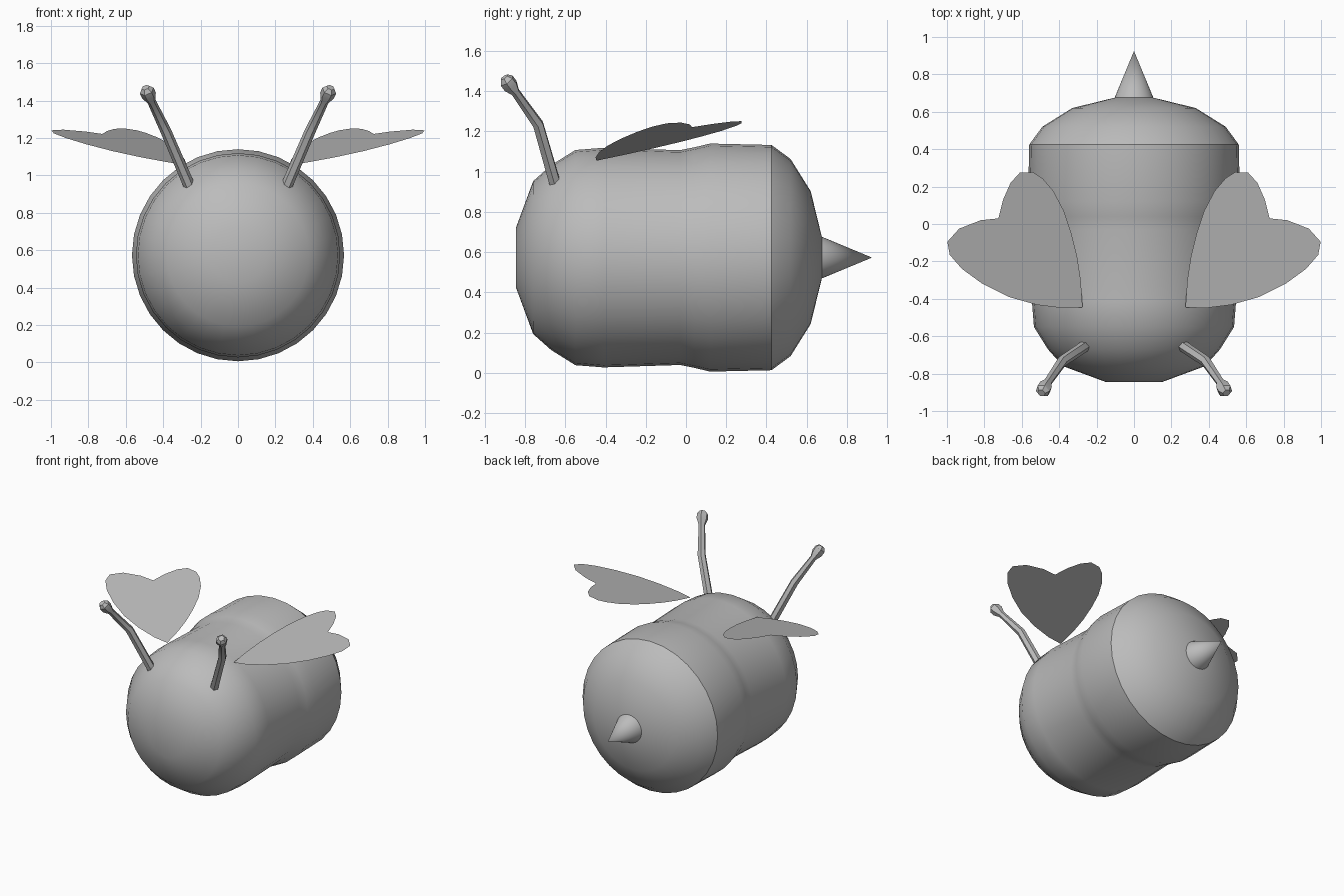
import bpy, bmesh, math
from mathutils import Vector

if "Cube" in bpy.data.objects:
    bpy.data.objects.remove(bpy.data.objects["Cube"])

grey = bpy.data.materials.new("plain_grey")
grey.diffuse_color = (0.5, 0.5, 0.5, 1)
grey.use_nodes = True
grey.node_tree.nodes["Principled BSDF"].inputs["Base Color"].default_value = grey.diffuse_color
ZC = 0.573  # height of the body axis


def finish(name, bm, angle=None):
    bmesh.ops.recalc_face_normals(bm, faces=bm.faces)
    me = bpy.data.meshes.new(name)
    bm.to_mesh(me)
    bm.free()
    me.materials.append(grey)
    ob = bpy.data.objects.new(name, me)
    bpy.context.collection.objects.link(ob)
    if angle is not None:
        bpy.ops.object.select_all(action='DESELECT')
        ob.select_set(True)
        bpy.context.view_layer.objects.active = ob
        bpy.ops.object.shade_smooth_by_angle(angle=math.radians(angle))
    return ob


def bridge(bm, a, b):
    n = len(a)
    for i in range(n):
        j = (i + 1) % n
        bm.faces.new((a[i], a[j], b[j], b[i]))


def revolve(name, profile, sides=32, angle=60, cap_start=False):
    """Turn (y, radius) points around the body axis; radius 0 makes a tip."""
    bm = bmesh.new()
    prev = None
    for y, r in profile:
        if r == 0:
            tip = bm.verts.new((0, y, ZC))
            for i in range(sides):
                bm.faces.new((prev[i], prev[(i + 1) % sides], tip))
            break
        ring = [bm.verts.new((r * math.cos(t), y, ZC + r * math.sin(t)))
                for t in (2 * math.pi * k / sides for k in range(sides))]
        if prev:
            bridge(bm, prev, ring)
        elif cap_start:
            bm.faces.new(ring)
        prev = ring
    return finish(name, bm, angle)


# Head and thorax, with a shallow waist
revolve("body", [(-0.845, 0.15), (-0.76, 0.38), (-0.67, 0.46), (-0.55, 0.535),
                 (-0.41, 0.546), (-0.03, 0.534), (0.04, 0.548), (0.12, 0.567),
                 (0.425, 0.56)], cap_start=True)
# Rounded tail end
revolve("tail", [(0.425, 0.56), (0.52, 0.49), (0.62, 0.33), (0.675, 0.105),
                 (0.675, 0)])
# Stinger
revolve("stinger", [(0.672, 0.105), (0.925, 0)])

# Heart-shaped flat wings, seen from above
WING = [(0.275, -0.445), (0.285, -0.30), (0.305, -0.17), (0.335, -0.05),
        (0.375, 0.07), (0.43, 0.175), (0.49, 0.245), (0.54, 0.277),
        (0.61, 0.275), (0.66, 0.22), (0.70, 0.13), (0.725, 0.03),
        (0.82, 0.02), (0.935, -0.025), (0.998, -0.095), (0.985, -0.165),
        (0.92, -0.24), (0.81, -0.32), (0.67, -0.39), (0.52, -0.432),
        (0.38, -0.45)]
# Antenna centre line: x, y, z, radius
ANTENNA = [(0.255, -0.645, 0.925, 0.03), (0.265, -0.655, 0.955, 0.031),
           (0.385, -0.735, 1.235, 0.029), (0.462, -0.848, 1.395, 0.023),
           (0.476, -0.872, 1.427, 0.04), (0.488, -0.892, 1.453, 0.04),
           (0.495, -0.904, 1.470, 0.022)]

for side, s in (("left", -1), ("right", 1)):
    bm = bmesh.new()
    face = bm.faces.new([bm.verts.new((s * x, y, 1.055 + 0.161 * (x - 0.275)
                                       + 0.198 * (y + 0.445))) for x, y in WING])
    face.normal_update()
    ob = finish(side + "_wing", bm)
    if ob.data.polygons[0].normal.z < 0:
        ob.data.flip_normals()

    # Antenna: six-sided tapering tube with a faceted knob
    bm = bmesh.new()
    pts = [Vector((s * x, y, z)) for x, y, z, r in ANTENNA]
    rings = []
    for i, p in enumerate(pts):
        d = (pts[min(i + 1, len(pts) - 1)] - pts[max(i - 1, 0)]).normalized()
        u = d.cross(Vector((0, 1, 0))).normalized()
        v = d.cross(u)
        r = ANTENNA[i][3]
        rings.append([bm.verts.new(p + r * (math.cos(t) * u + math.sin(t) * v))
                      for t in (math.tau * k / 6 for k in range(6))])
    for a, b in zip(rings, rings[1:]):
        bridge(bm, a, b)
    bm.faces.new(rings[0])
    bm.faces.new(rings[-1])
    finish(side + "_antenna", bm, 30)
